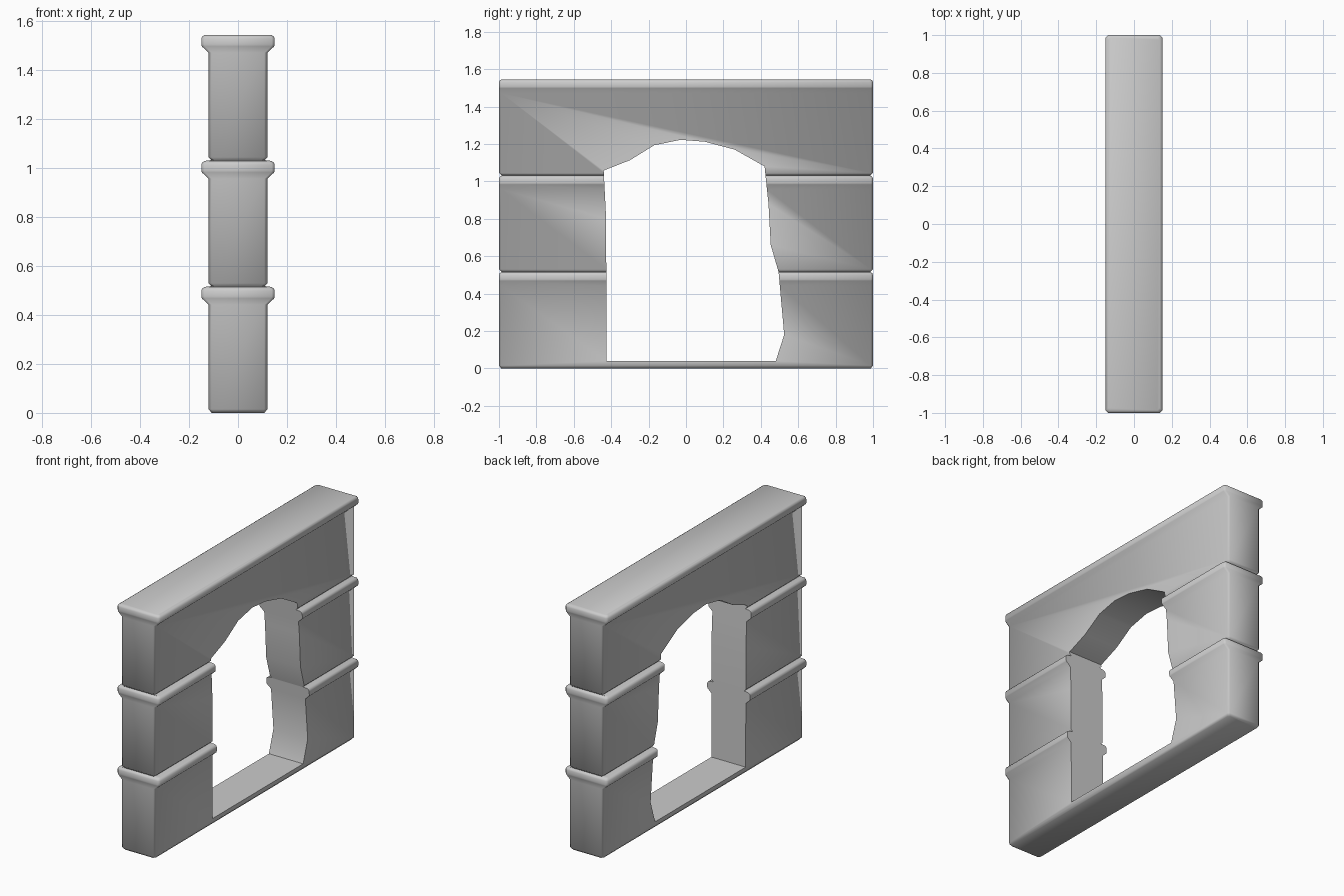
import bpy, bmesh, math

if "Cube" in bpy.data.objects:
    bpy.data.objects.remove(bpy.data.objects["Cube"])


def new_object(name, bm):
    bmesh.ops.recalc_face_normals(bm, faces=bm.faces[:])
    mesh = bpy.data.meshes.new(name)
    bm.to_mesh(mesh)
    bm.free()
    obj = bpy.data.objects.new(name, mesh)
    bpy.context.collection.objects.link(obj)
    return obj


def loft(bm, rings):
    loops = [[bm.verts.new(p) for p in ring] for ring in rings]
    for a, b in zip(loops, loops[1:]):
        for i in range(len(a)):
            j = (i + 1) % len(a)
            bm.faces.new((a[i], a[j], b[j], b[i]))
    bm.faces.new(loops[0][::-1])
    bm.faces.new(loops[-1])


def ring(hx, hy, z, c=0.012):
    # rectangle with chamfered corners
    return [(hx - c, -hy, z), (hx, -hy + c, z), (hx, hy - c, z), (hx - c, hy, z),
            (c - hx, hy, z), (-hx, hy - c, z), (-hx, c - hy, z), (c - hx, -hy, z)]


# wall: three stacked courses, each with a projecting lip at its top
TIER = 0.515
PROFILE = [(0.108, 0.988, 0.003), (0.12, 1.0, 0.015), (0.12, 1.0, 0.442),
           (0.148, 1.0, 0.468), (0.15, 1.0, 0.476), (0.15, 1.0, 0.499),
           (0.146, 0.996, 0.509), (0.136, 0.986, 0.515)]
rings = []
for t in range(3):
    for k, (hx, hy, z) in enumerate(PROFILE):
        if t == 0 and k == 0:
            z = 0
        rings.append(ring(hx, hy, t * TIER + z))
bm = bmesh.new()
loft(bm, rings)
wall = new_object("broken_wall", bm)

# ragged opening, cut straight through the thickness
HOLE = [(-0.425, 0.04), (0.48, 0.04), (0.525, 0.18), (0.495, 0.515), (0.453, 0.66),
        (0.441, 0.88), (0.42, 1.08), (0.26, 1.17), (0.10, 1.212), (-0.03, 1.222),
        (-0.17, 1.193), (-0.30, 1.113), (-0.44, 1.058), (-0.427, 0.80)]
bm = bmesh.new()
loft(bm, [[(x, y, z) for y, z in HOLE] for x in (-0.4, 0.4)])
cutter = new_object("opening_cutter", bm)
cutter.hide_render = True

mod = wall.modifiers.new("opening", 'BOOLEAN')
mod.operation = 'DIFFERENCE'
mod.solver = 'EXACT'
mod.object = cutter
bpy.context.view_layer.objects.active = wall
wall.select_set(True)
bpy.ops.object.modifier_apply(modifier=mod.name)
bpy.data.objects.remove(cutter)

# soft rounded edges, crisp opening
bpy.ops.object.shade_smooth_by_angle(angle=math.radians(50))
